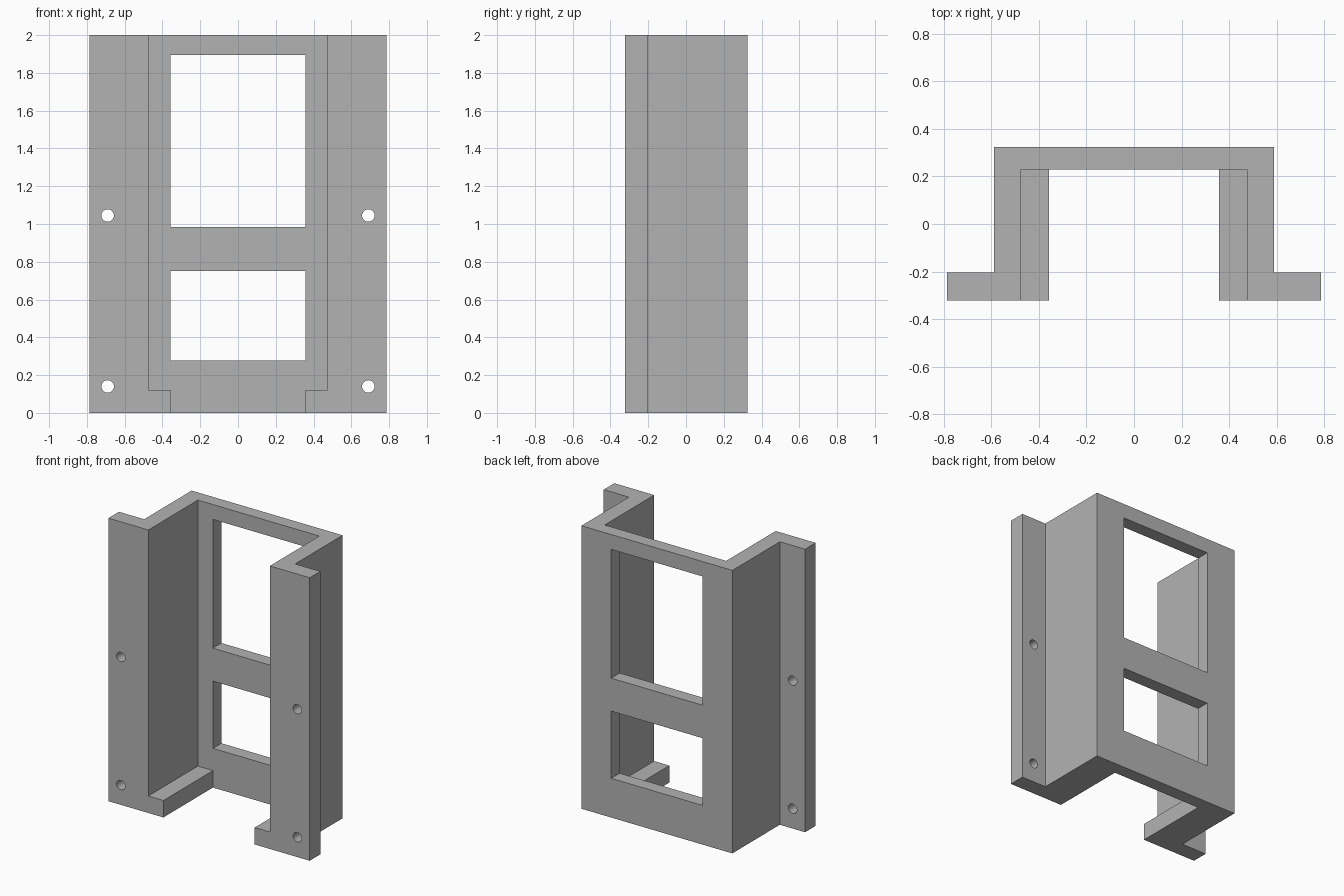
import bpy
import bmesh
from math import radians

if "Cube" in bpy.data.objects:
    bpy.data.objects.remove(bpy.data.objects["Cube"], do_unlink=True)

HEIGHT = 2.0
FRONT, BACK = -0.323, 0.325
FLANGE_BACK, PLATE_FRONT = -0.205, 0.23
FLANGE_X, OUTER_X, INNER_X, LEDGE_X = 0.787, 0.59, 0.475, 0.357
LEDGE_Z = 0.12

grey = bpy.data.materials.new("plain grey")
grey.use_nodes = True
colour = (0.45, 0.45, 0.45, 1)
grey.diffuse_color = colour
grey.node_tree.nodes["Principled BSDF"].inputs["Base Color"].default_value = colour


def new_object(name, bm):
    bmesh.ops.recalc_face_normals(bm, faces=bm.faces)
    mesh = bpy.data.meshes.new(name)
    bm.to_mesh(mesh)
    bm.free()
    mesh.materials.append(grey)
    obj = bpy.data.objects.new(name, mesh)
    bpy.context.collection.objects.link(obj)
    return obj


def box(name, x0, x1, y0, y1, z0, z1):
    bm = bmesh.new()
    bmesh.ops.create_cube(bm, size=1)
    for v in bm.verts:
        v.co.x = x1 if v.co.x > 0 else x0
        v.co.y = y1 if v.co.y > 0 else y0
        v.co.z = z1 if v.co.z > 0 else z0
    return new_object(name, bm)


def cut(target, cutter):
    cutter.hide_render = True
    mod = target.modifiers.new(cutter.name, "BOOLEAN")
    mod.operation = "DIFFERENCE"
    mod.solver = "EXACT"
    mod.object = cutter
    bpy.context.view_layer.objects.active = target
    bpy.ops.object.modifier_apply(modifier=mod.name)
    bpy.data.objects.remove(cutter, do_unlink=True)


# Hat-shaped channel, mirrored outline extruded upward
half = [(LEDGE_X, PLATE_FRONT), (LEDGE_X, FRONT), (FLANGE_X, FRONT),
        (FLANGE_X, FLANGE_BACK), (OUTER_X, FLANGE_BACK), (OUTER_X, BACK)]
outline = half + [(-x, y) for x, y in reversed(half)]
bm = bmesh.new()
base = bm.faces.new([bm.verts.new((x, y, 0)) for x, y in outline])
top = bmesh.ops.extrude_face_region(bm, geom=[base])["geom"]
for v in top:
    if isinstance(v, bmesh.types.BMVert):
        v.co.z = HEIGHT
bracket = new_object("mounting_bracket", bm)

# Wide channel above the two bottom ledges
cut(bracket, box("channel_cutter", -INNER_X, INNER_X, -1, PLATE_FRONT, LEDGE_Z, 3))

# Openings in the back plate
for name, z0, z1 in (("lower_opening", 0.277, 0.752), ("upper_opening", 0.985, 1.895)):
    cut(bracket, box(name, -LEDGE_X, LEDGE_X, 0.1, 0.5, z0, z1))

# Screw holes in the flanges
for side in (-1, 1):
    for z in (0.14, 1.045):
        bm = bmesh.new()
        bmesh.ops.create_cone(bm, cap_ends=True, segments=32, radius1=0.033,
                              radius2=0.033, depth=0.4)
        hole = new_object("screw_hole", bm)
        for v in hole.data.vertices:
            x, y, h = v.co
            v.co = (x + side * 0.69, h + (FRONT + FLANGE_BACK) / 2, z - y)
        cut(bracket, hole)

# Smooth holes, sharp corners
bpy.ops.object.select_all(action="DESELECT")
bracket.select_set(True)
bpy.context.view_layer.objects.active = bracket
bpy.ops.object.shade_smooth_by_angle(angle=radians(30))
